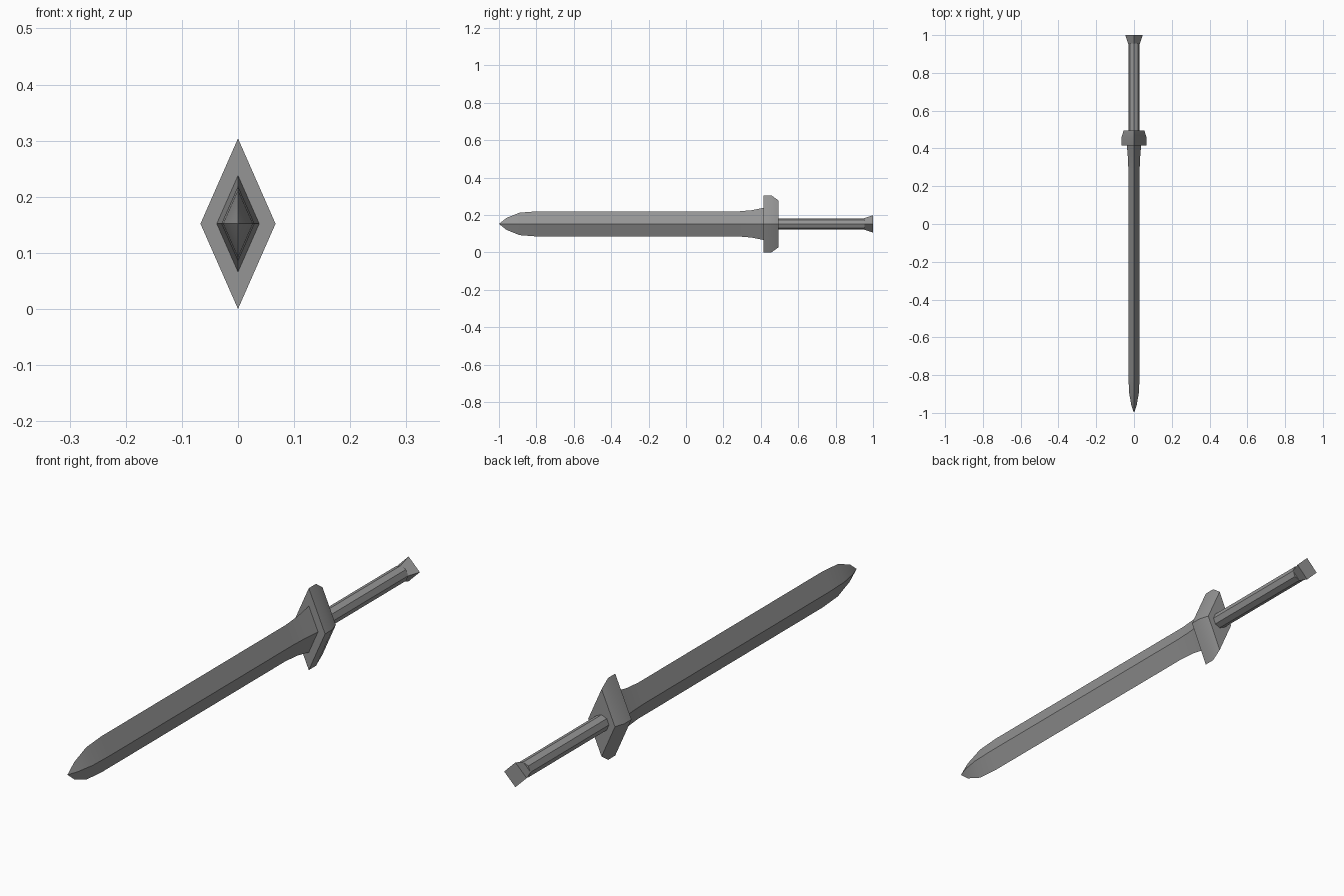
import bpy
import bmesh
from math import cos, sin, tau, radians

cube = bpy.data.objects.get("Cube")
if cube:
    bpy.data.objects.remove(cube)

AXIS_Z = 0.152   # height of the sword's long axis
RATIO = 0.44     # width to height of the diamond sections

# One plain steel colour
steel = bpy.data.materials.new("steel_grey")
steel.use_nodes = True
steel.diffuse_color = (0.3, 0.3, 0.3, 1)
steel.node_tree.nodes["Principled BSDF"].inputs["Base Color"].default_value = (0.3, 0.3, 0.3, 1)


def loft(name, stations, sides=4, ratio=1.0):
    """Skin rings of (y, half height) along the y axis and cap both ends."""
    bm = bmesh.new()
    rings = []
    for y, half in stations:
        rings.append([bm.verts.new((half * ratio * cos(tau * i / sides), y,
                                    AXIS_Z + half * sin(tau * i / sides)))
                      for i in range(sides)])
    for a, b in zip(rings, rings[1:]):
        for i in range(sides):
            j = (i + 1) % sides
            bm.faces.new((a[i], a[j], b[j], b[i]))
    bm.faces.new(rings[0])
    bm.faces.new(rings[-1])
    bmesh.ops.remove_doubles(bm, verts=bm.verts, dist=0.0005)
    bmesh.ops.recalc_face_normals(bm, faces=bm.faces)
    mesh = bpy.data.meshes.new(name)
    bm.to_mesh(mesh)
    bm.free()
    mesh.materials.append(steel)
    obj = bpy.data.objects.new(name, mesh)
    bpy.context.collection.objects.link(obj)
    bpy.ops.object.select_all(action='DESELECT')
    obj.select_set(True)
    bpy.context.view_layer.objects.active = obj
    bpy.ops.object.shade_smooth_by_angle(angle=radians(35))
    return obj


# Blade with rounded point and a flare at the guard
loft("blade", [(-1, 0), (-0.96, 0.032), (-0.89, 0.06), (-0.8, 0.067),
               (0.28, 0.067), (0.35, 0.073), (0.42, 0.087)], ratio=RATIO)

# Diamond guard, tapered at the back
loft("guard", [(0.415, 0.152), (0.457, 0.152), (0.495, 0.125)], ratio=RATIO)

# Round grip
loft("grip", [(0.49, 0.03), (0.955, 0.03)], sides=8)

# Flared square pommel standing on its corner
loft("pommel", [(0.945, 0.028), (1.0, 0.046)])
